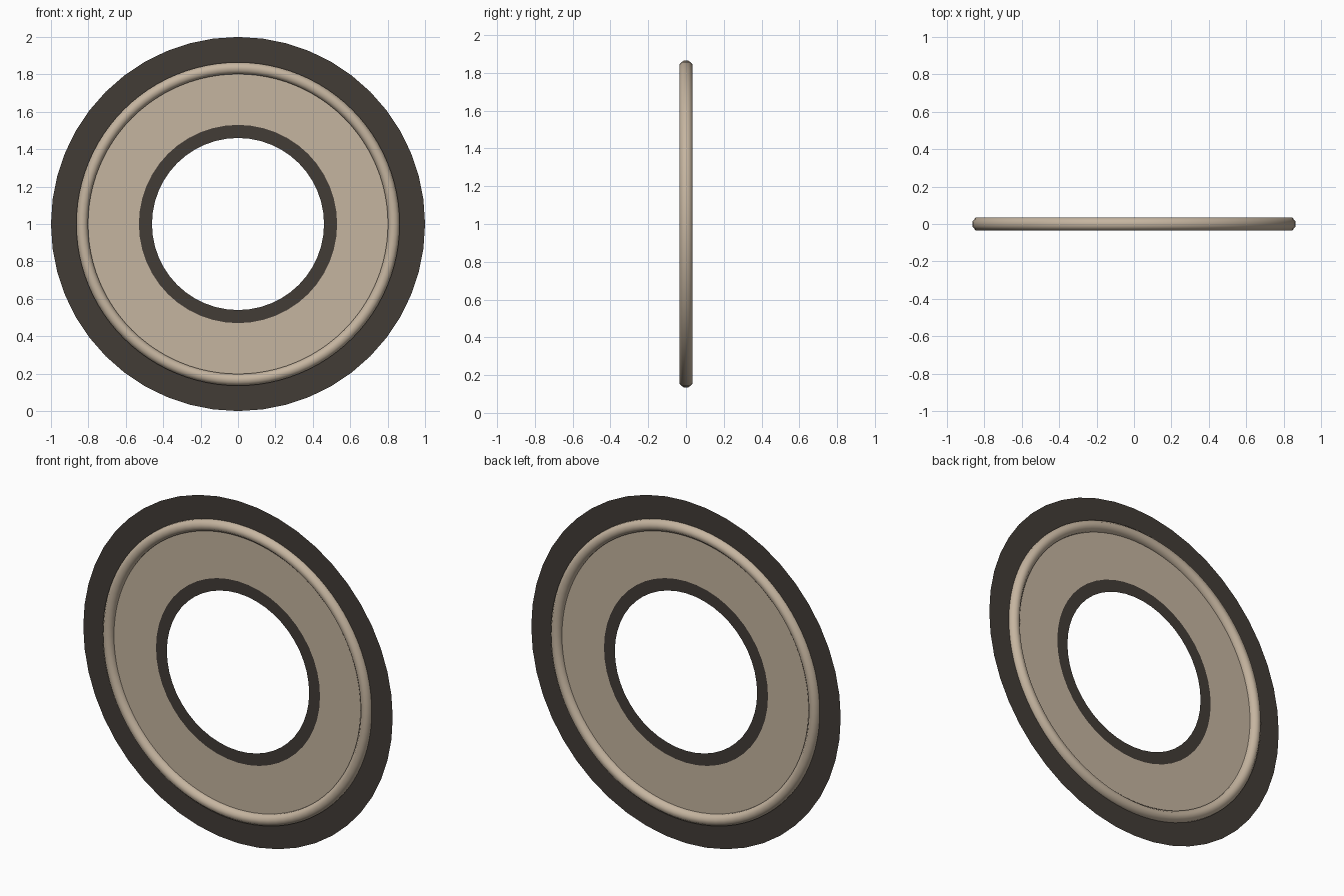
import bpy
import bmesh
from math import cos, sin, pi

cube = bpy.data.objects.get("Cube")
if cube:
    bpy.data.objects.remove(cube)


def material(name, rgb):
    mat = bpy.data.materials.new(name)
    mat.use_nodes = True
    mat.diffuse_color = (*rgb, 1)
    mat.node_tree.nodes["Principled BSDF"].inputs["Base Color"].default_value = (*rgb, 1)
    return mat


def lathe(name, profile, mat, segments, closed=False):
    """Spin (radius, y) points around the y axis, centred at z = 1."""
    bm = bmesh.new()
    rings = []
    for i in range(segments):
        a = 2 * pi * i / segments
        rings.append([bm.verts.new((r * sin(a), y, 1 + r * cos(a))) for r, y in profile])
    count = len(profile) if closed else len(profile) - 1
    for i in range(segments):
        here, after = rings[i], rings[(i + 1) % segments]
        for j in range(count):
            k = (j + 1) % len(profile)
            bm.faces.new((here[j], here[k], after[k], after[j]))
    bmesh.ops.recalc_face_normals(bm, faces=bm.faces)
    mesh = bpy.data.meshes.new(name)
    bm.to_mesh(mesh)
    bm.free()
    mesh.materials.append(mat)
    obj = bpy.data.objects.new(name, mesh)
    bpy.context.collection.objects.link(obj)
    return obj


tan = material("warm tan", (0.56, 0.46, 0.35))
dark = material("dark brown", (0.055, 0.045, 0.037))

# Paper-thin flat bands, edge to edge
lathe("inner_border", [(0.46, 0), (0.53, 0)], dark, 48)
lathe("flat_band", [(0.53, 0), (0.833, 0)], tan, 48)
lathe("outer_border", [(0.833, 0), (1.0, 0)], dark, 48)

# Rounded raised rim on both sides of the band
section = [(0.833 + 0.034 * cos(pi * (j + 0.5) / 4), 0.037 * sin(pi * (j + 0.5) / 4))
           for j in range(8)]
rim = lathe("raised_rim", section, tan, 96, closed=True)
rim.data.shade_smooth()
